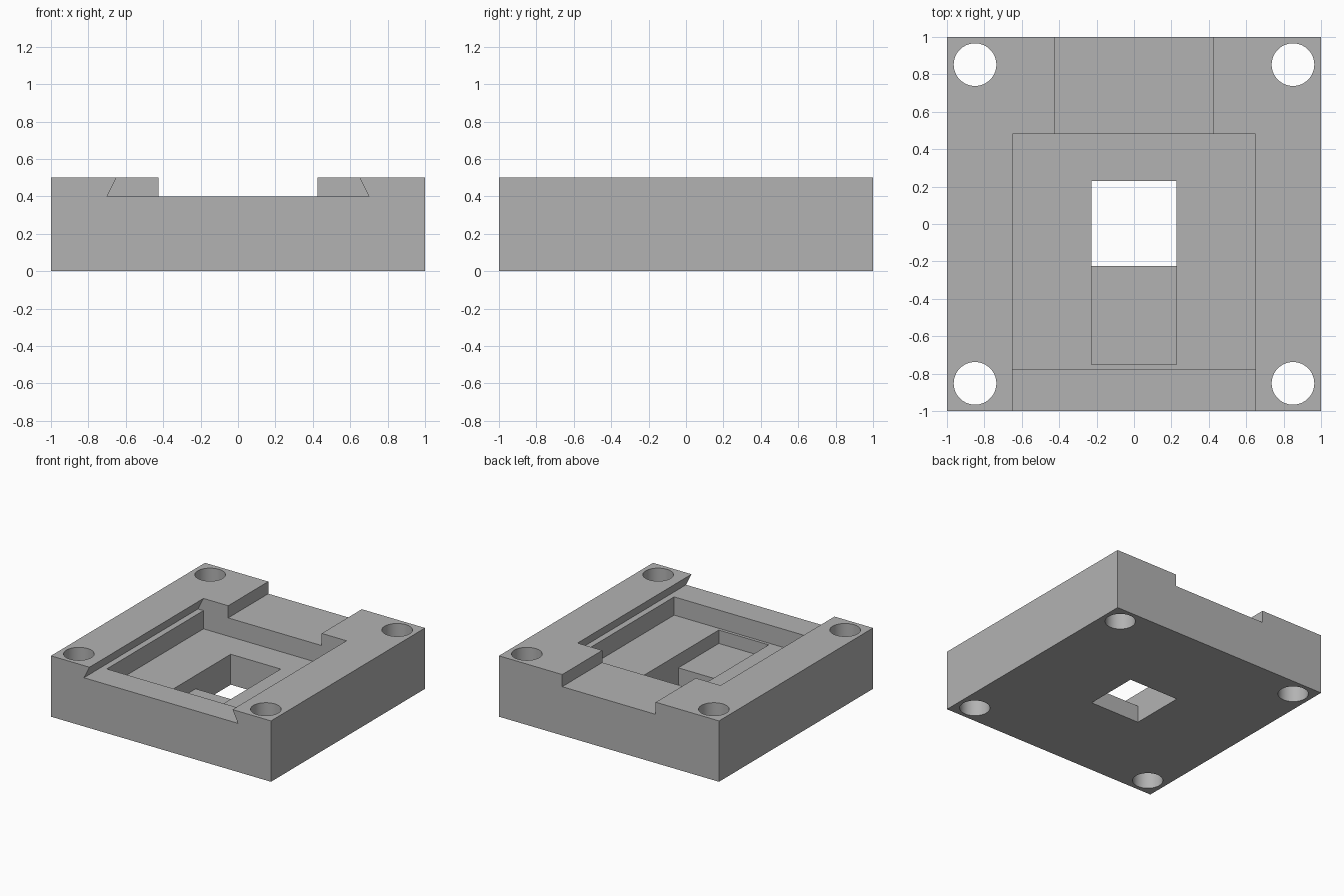
import bpy
import bmesh
import math

cube = bpy.data.objects.get("Cube")
if cube:
    bpy.data.objects.remove(cube, do_unlink=True)

grey = bpy.data.materials.new("plain grey")
grey.use_nodes = True
colour = (0.45, 0.45, 0.45, 1)
grey.diffuse_color = colour
grey.node_tree.nodes["Principled BSDF"].inputs["Base Color"].default_value = colour


def make_object(name, bm):
    bmesh.ops.recalc_face_normals(bm, faces=bm.faces)
    mesh = bpy.data.meshes.new(name)
    bm.to_mesh(mesh)
    bm.free()
    mesh.materials.append(grey)
    obj = bpy.data.objects.new(name, mesh)
    bpy.context.collection.objects.link(obj)
    return obj


def prism(name, bottom_half, top_half, y0, y1, z0, z1):
    """Symmetric trapezoid in xz, extruded along y."""
    bm = bmesh.new()
    profile = [(-bottom_half, z0), (bottom_half, z0), (top_half, z1), (-top_half, z1)]
    face = bm.faces.new([bm.verts.new((x, y0, z)) for x, z in profile])
    ext = bmesh.ops.extrude_face_region(bm, geom=[face])
    verts = [v for v in ext["geom"] if isinstance(v, bmesh.types.BMVert)]
    bmesh.ops.translate(bm, verts=verts, vec=(0, y1 - y0, 0))
    return make_object(name, bm)


def drill(name, x, y, radius):
    bm = bmesh.new()
    bmesh.ops.create_cone(bm, cap_ends=True, segments=64, radius1=radius,
                          radius2=radius, depth=2)
    bmesh.ops.translate(bm, verts=bm.verts, vec=(x, y, 0.25))
    return make_object(name, bm)


# Main block
block = prism("base_block", 1, 1, -1, 1, 0, 0.5)

# Dovetail slide, rear channel, stepped pockets and through window
cutters = [
    prism("dovetail_cutter", 0.7, 0.6, -1.1, 0.48, 0.4, 0.6),
    prism("rear_channel_cutter", 0.425, 0.425, 0.3, 1.1, 0.4, 0.6),
    prism("pocket_cutter", 0.65, 0.65, -0.775, 0.48, 0.25, 0.45),
    prism("inner_pocket_cutter", 0.227, 0.227, -0.75, 0.23, 0.14, 0.35),
    prism("window_cutter", 0.227, 0.227, -0.225, 0.23, -0.1, 0.3),
]

# Corner bolt holes
for sx in (-1, 1):
    for sy in (-1, 1):
        cutters.append(drill("bolt_hole_cutter", sx * 0.85, sy * 0.852, 0.114))

bpy.ops.object.select_all(action="DESELECT")
block.select_set(True)
bpy.context.view_layer.objects.active = block
for cutter in cutters:
    cutter.hide_render = True
    mod = block.modifiers.new(cutter.name, "BOOLEAN")
    mod.operation = "DIFFERENCE"
    mod.solver = "EXACT"
    mod.object = cutter
    bpy.ops.object.modifier_apply(modifier=mod.name)
    bpy.data.objects.remove(cutter, do_unlink=True)

bpy.ops.object.shade_smooth_by_angle(angle=math.radians(30))
